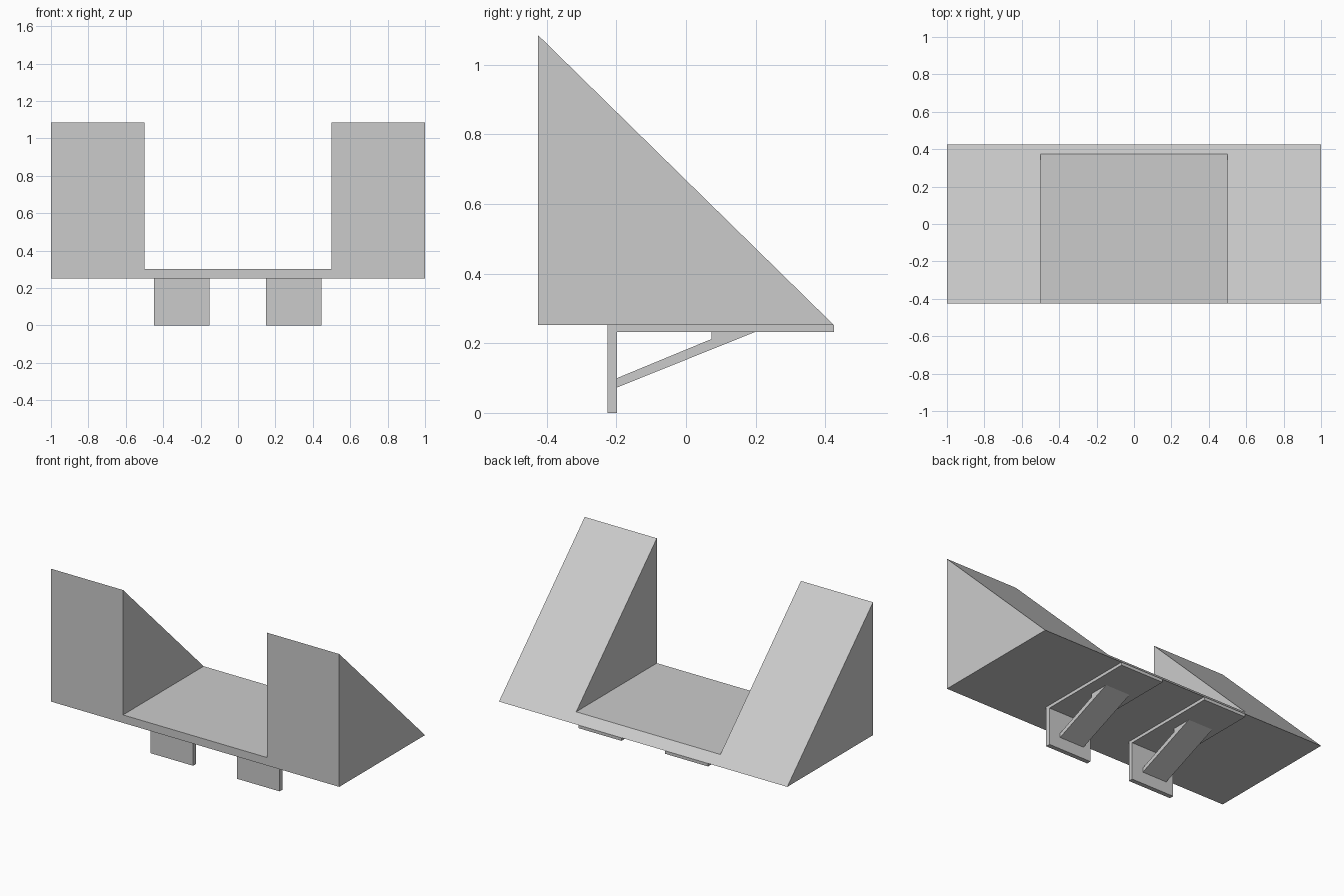
import bpy
import bmesh
from mathutils import Vector

cube = bpy.data.objects.get("Cube")
if cube:
    bpy.data.objects.remove(cube, do_unlink=True)

# Single plain grey
grey = bpy.data.materials.new("plain_grey")
grey.use_nodes = True
colour = (0.6, 0.6, 0.6, 1)
grey.diffuse_color = colour
grey.node_tree.nodes["Principled BSDF"].inputs["Base Color"].default_value = colour

HALF, DEPTH = 1.0, 0.425
BASE, FLOOR, TOP = 0.252, 0.302, 1.085


def extrude_profile(points, direction):
    """Closed solid made by extruding a planar outline."""
    bm = bmesh.new()
    face = bm.faces.new([bm.verts.new(p) for p in points])
    result = bmesh.ops.extrude_face_region(bm, geom=[face], use_keep_orig=True)
    verts = [g for g in result["geom"] if isinstance(g, bmesh.types.BMVert)]
    bmesh.ops.translate(bm, verts=verts, vec=direction)
    return bm


def finish(bm, name):
    bmesh.ops.recalc_face_normals(bm, faces=bm.faces)
    mesh = bpy.data.meshes.new(name)
    bm.to_mesh(mesh)
    bm.free()
    mesh.materials.append(grey)
    obj = bpy.data.objects.new(name, mesh)
    bpy.context.collection.objects.link(obj)
    return obj


def side_prism(name, outline, x0, x1):
    """Prism from a (y, z) outline spanning x0 to x1."""
    bm = extrude_profile([(x0, y, z) for y, z in outline], Vector((x1 - x0, 0, 0)))
    return finish(bm, name)


# Body: U-shaped front outline, extruded back and sliced by the sloping plane
right_half = [(HALF, BASE), (HALF, TOP), (0.5, TOP), (0.5, FLOOR)]
u_shape = right_half + [(-x, z) for x, z in reversed(right_half)]
body = extrude_profile([(x, -DEPTH, z) for x, z in u_shape], Vector((0, 1.2, 0)))
bmesh.ops.bisect_plane(
    body, geom=body.verts[:] + body.edges[:] + body.faces[:],
    plane_co=(0, DEPTH, BASE), plane_no=(0, TOP - BASE, 2 * DEPTH), clear_outer=True)
bmesh.ops.remove_doubles(body, verts=body.verts, dist=0.0005)
rim = [e for e in body.edges if e.is_boundary]
bmesh.ops.holes_fill(body, edges=rim, sides=0)
finish(body, "double_wedge_body")

# Brackets: L-shaped plate with a narrower diagonal brace
plate_outline = [(-0.226, 0), (-0.198, 0), (-0.198, 0.233), (DEPTH, 0.233),
                 (DEPTH, BASE), (-0.226, BASE)]
brace_outline = [(-0.198, 0.073), (0.2, 0.233), (0.073, 0.233),
                 (0.073, 0.212), (-0.198, 0.1)]
for side, x in (("left", 0.15), ("right", -0.45)):
    side_prism(side + "_bracket_plate", plate_outline, x, x + 0.297)
    side_prism(side + "_bracket_brace", brace_outline, x + 0.05, x + 0.22)
